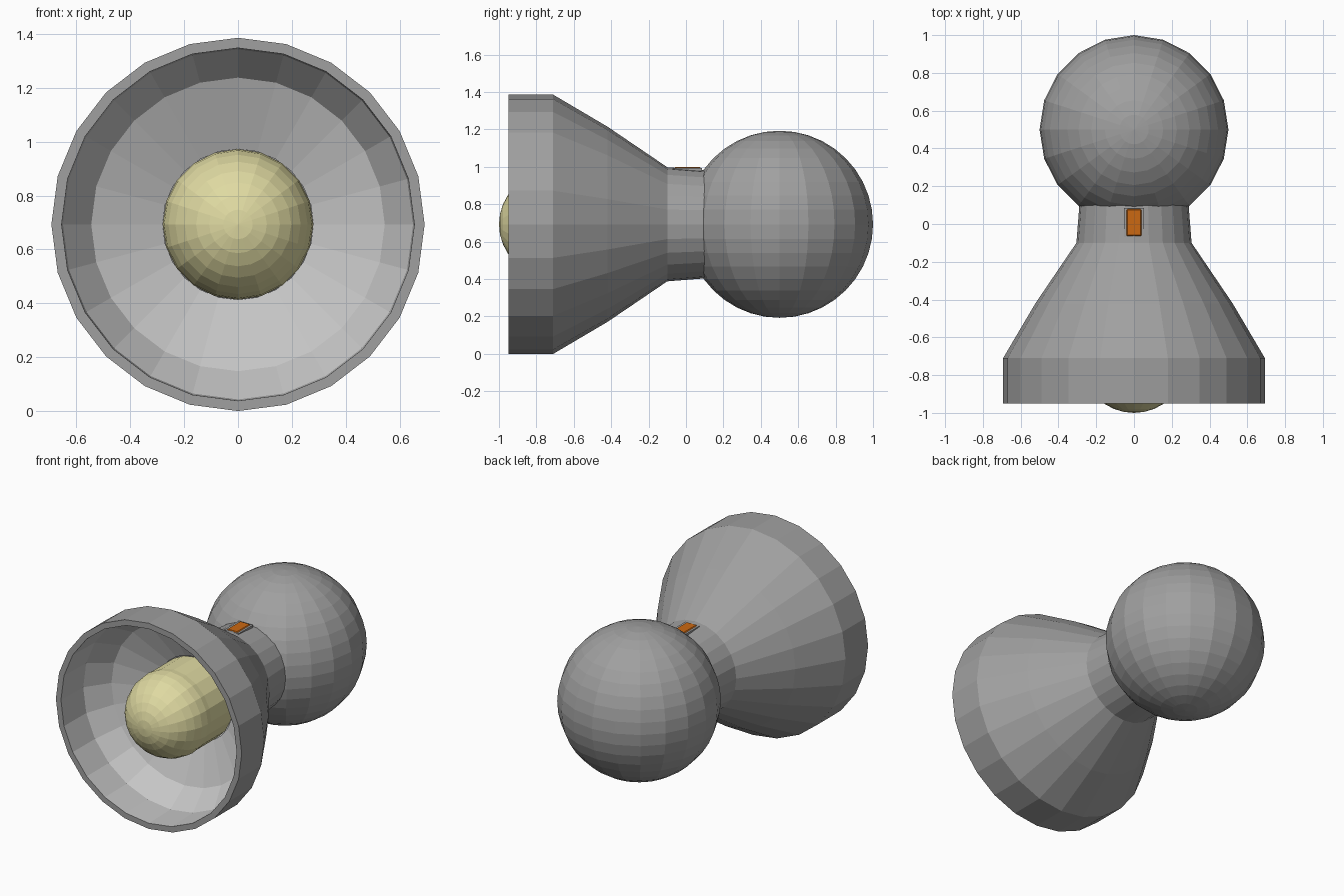
import bpy, bmesh, math
from mathutils import Matrix, Vector

if "Cube" in bpy.data.objects:
    bpy.data.objects.remove(bpy.data.objects["Cube"])

AXIS_Z = 0.693   # height of the lamp's long axis (runs along y)


def material(name, rgb):
    m = bpy.data.materials.new(name)
    m.diffuse_color = (*rgb, 1)
    m.use_nodes = True
    m.node_tree.nodes["Principled BSDF"].inputs["Base Color"].default_value = m.diffuse_color
    return m


grey = material("body grey", (0.35, 0.35, 0.35))
light = material("reflector light grey", (0.56, 0.56, 0.56))
yellow = material("bulb yellow", (0.74, 0.70, 0.36))
orange = material("switch orange", (0.60, 0.14, 0.006))


def finish(name, bm, mats):
    me = bpy.data.meshes.new(name)
    bm.to_mesh(me)
    bm.free()
    for m in mats:
        me.materials.append(m)
    ob = bpy.data.objects.new(name, me)
    bpy.context.collection.objects.link(ob)
    return ob


def lathe(name, profile, mats, sides=24, inner_from=None):
    """Turn (y, radius) points around the long axis; later bands get material 1."""
    bm = bmesh.new()
    rings = []
    for y, r in profile:
        angles = [2 * math.pi * i / sides for i in range(sides)]
        rings.append([bm.verts.new((r * math.sin(a), y, AXIS_Z + r * math.cos(a)))
                      for a in angles])
    for k, (a, b) in enumerate(zip(rings, rings[1:])):
        for i in range(sides):
            j = (i + 1) % sides
            f = bm.faces.new((a[i], a[j], b[j], b[i]))
            if inner_from is not None and k >= inner_from:
                f.material_index = 1
    bmesh.ops.recalc_face_normals(bm, faces=bm.faces)
    return finish(name, bm, mats)


def ball(name, y, radius, mat, rings, pole_along_y=False):
    bm = bmesh.new()
    turn = Matrix.Rotation(math.pi / 2, 4, 'X') if pole_along_y else Matrix()
    bmesh.ops.create_uvsphere(bm, u_segments=20, v_segments=rings, radius=radius,
                              matrix=Matrix.Translation((0, y, AXIS_Z)) @ turn)
    return finish(name, bm, [mat])


def block(name, size, centre, mat, bevel=0):
    bm = bmesh.new()
    bmesh.ops.create_cube(bm, size=1)
    for v in bm.verts:
        v.co = Vector(c * s for c, s in zip(v.co, size)) + Vector(centre)
    ob = finish(name, bm, [mat])
    if bevel:
        mod = ob.modifiers.new("bevel", 'BEVEL')
        mod.width = bevel
        mod.segments = 1
    return ob


# Neck, flared outer shell, rim, then the lighter inside of the lamp head
lathe("lamp_head", [(0.16, 0.285), (0.09, 0.290), (-0.10, 0.305), (-0.42, 0.522),
                    (-0.71, 0.693), (-0.95, 0.693), (-0.95, 0.655), (-0.72, 0.650),
                    (-0.57, 0.545), (-0.46, 0.280)], [grey, light], inner_from=6)

# Round rear body
ball("rear_ball", 0.50, 0.50, grey, 20)

# Bulb with its straight base
ball("bulb", -0.72, 0.28, yellow, 16, pole_along_y=True)
lathe("bulb_base", [(-0.72, 0.276), (-0.455, 0.276)], [yellow], sides=20)

# Switch set in a small frame on top of the neck
block("switch_frame", (0.106, 0.155, 0.05), (0, 0.0075, 0.968), grey)
block("switch", (0.080, 0.145, 0.06), (0, 0.0075, 0.968), orange, bevel=0.006)
